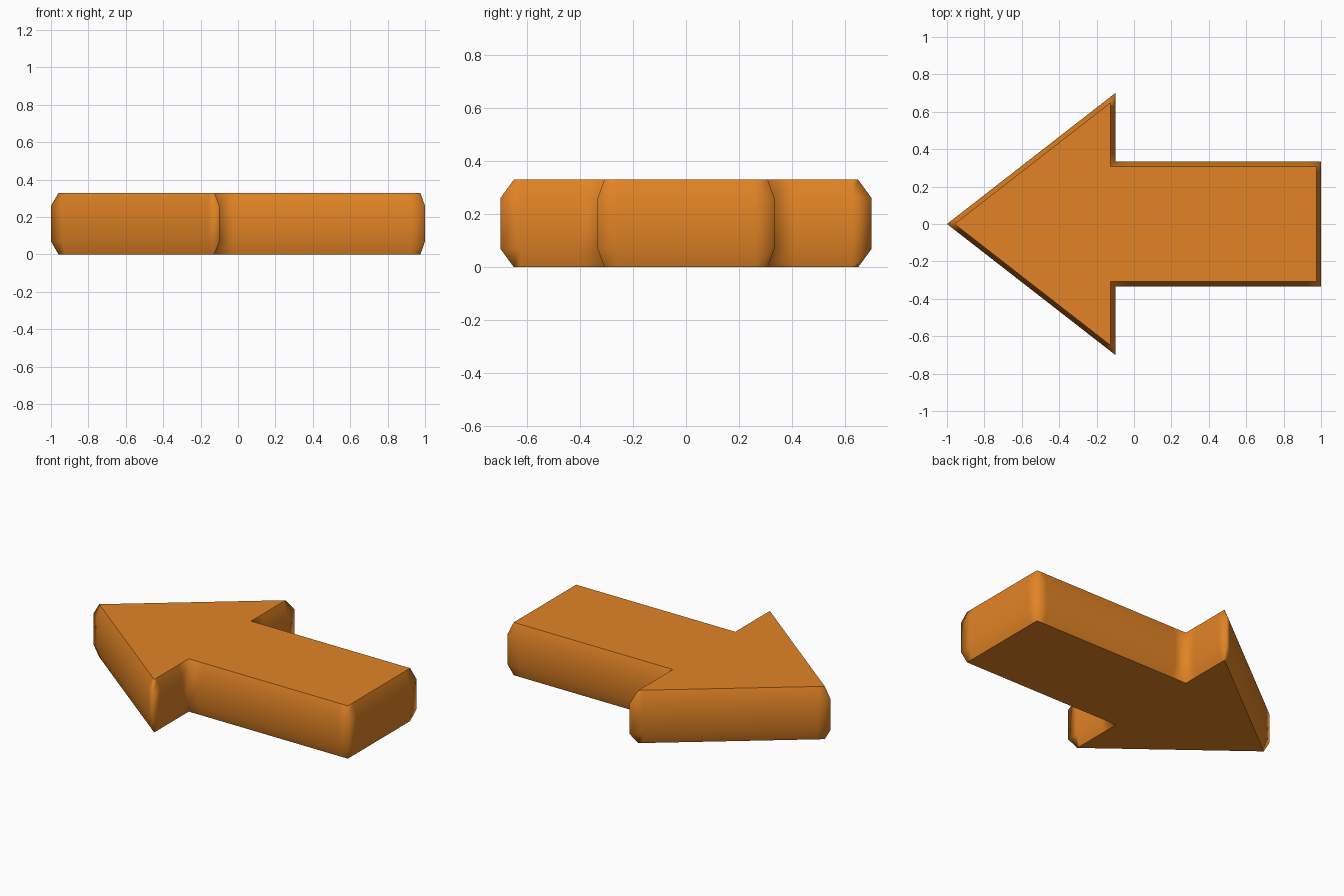
import bpy, bmesh
from mathutils import Vector

if "Cube" in bpy.data.objects:
    bpy.data.objects.remove(bpy.data.objects["Cube"])

HEIGHT, BEVEL, INSET, SUPPORT = 0.33, 0.07, 0.025, 0.075

# Arrow outline, counter-clockwise: lower half, then mirrored upper half
lower = [(-1, 0), (-0.1, -0.7), (-0.1, -0.333), (1, -0.333)]
corners = [Vector(p) for p in lower + [(x, -y) for x, y in reversed(lower[1:])]]

# Extra points beside each corner keep the smooth shading tight
outline = []
for i, a in enumerate(corners):
    b = corners[(i + 1) % len(corners)]
    d = (b - a).normalized() * SUPPORT
    outline += [a, a + d, b - d]


def inset(points, dist):
    """Move a closed outline inwards by an even distance."""
    result = []
    for i, p in enumerate(points):
        u = (p - points[i - 1]).normalized()
        v = (points[(i + 1) % len(points)] - p).normalized()
        n1, n2 = Vector((-u.y, u.x)), Vector((-v.y, v.x))
        result.append(p + (n1 + n2) * dist / (1 + n1.dot(n2)))
    return result


# Stack of rings: chamfered bottom, straight wall, chamfered top
small = inset(outline, INSET)
levels = [(small, 0), (outline, BEVEL), (outline, HEIGHT - BEVEL), (small, HEIGHT)]
bm = bmesh.new()
rings = [[bm.verts.new((p.x, p.y, z)) for p in pts] for pts, z in levels]
n = len(outline)
for r0, r1 in zip(rings, rings[1:]):
    for i in range(n):
        j = (i + 1) % n
        bm.faces.new((r0[i], r0[j], r1[j], r1[i])).smooth = True

# Flat caps with sharp borders
caps = [bm.faces.new(rings[0][::-1]), bm.faces.new(rings[-1])]
for cap in caps:
    for e in cap.edges:
        e.smooth = False

mesh = bpy.data.meshes.new("arrow")
bm.to_mesh(mesh)
bm.free()
orange = bpy.data.materials.new("orange")
orange.diffuse_color = (0.76, 0.23, 0.019, 1)
orange.use_nodes = True
orange.node_tree.nodes["Principled BSDF"].inputs["Base Color"].default_value = orange.diffuse_color
mesh.materials.append(orange)
bpy.context.collection.objects.link(bpy.data.objects.new("arrow", mesh))
